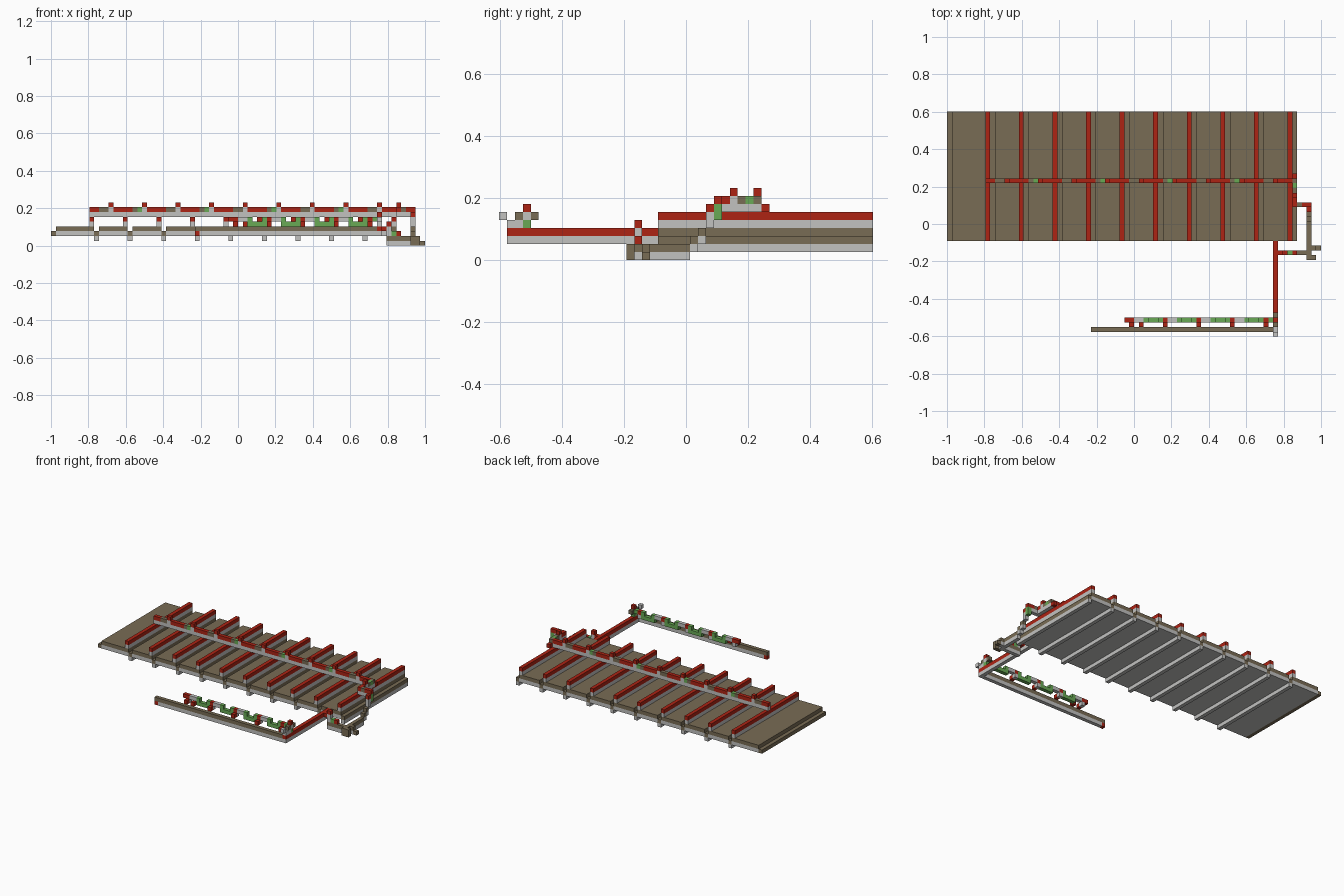
import bpy, bmesh

if "Cube" in bpy.data.objects:
    bpy.data.objects.remove(bpy.data.objects["Cube"])

V = 2 / 78                      # one block edge
OX, OY = -39, -23.5             # block grid origin
COLORS = {
    "red_dust": (0.42, 0.017, 0.007, 1),
    "light_stone": (0.54, 0.54, 0.53, 1),
    "brown_tile": (0.19, 0.15, 0.09, 1),
    "green_block": (0.14, 0.40, 0.09, 1),
}
NAMES = list(COLORS)
MATS = []
for n, c in COLORS.items():
    m = bpy.data.materials.new(n)
    m.diffuse_color = c
    m.use_nodes = True
    m.node_tree.nodes["Principled BSDF"].inputs["Base Color"].default_value = m.diffuse_color
    MATS.append(m)
R, S, B, G = range(4)


def part(name, boxes):
    """Boxes are (colour, x, y, z, nx, ny, nz) in whole blocks."""
    bm = bmesh.new()
    for c, x, y, z, nx, ny, nz in boxes:
        vs = bmesh.ops.create_cube(bm, size=1)["verts"]
        for v in vs:
            v.co.x = (OX + x + (v.co.x + 0.5) * nx) * V
            v.co.y = (OY + y + (v.co.y + 0.5) * ny) * V
            v.co.z = (z + (v.co.z + 0.5) * nz) * V
        for f in {f for v in vs for f in v.link_faces}:
            f.material_index = c
    me = bpy.data.meshes.new(name)
    bm.to_mesh(me)
    bm.free()
    for m in MATS:
        me.materials.append(m)
    ob = bpy.data.objects.new(name, me)
    bpy.context.collection.objects.link(ob)
    return ob


# Deck panels between the grooves, with a low tile strip at the left end
deck = [(B, 0, 20, 2, 1, 27, 1)]
edges = [0] + [9 + 7 * k for k in range(10)]
for a, b in zip(edges, edges[1:]):
    deck += [(S, a + 1, 20, 2, b - a - 1, 27, 1),
             (B, a + 1, 20, 3, b - a - 1, 27, 1)]
part("deck", deck)

# Groove floors carried by ribs, and the raised dust rails beside them
grooves, rails = [], []
for k in range(10):
    x = 9 + 7 * k
    grooves += [(S, x, 20, 1, 1, 27, 1), (B, x, 20, 2, 1, 27, 1)]
    rails += [(S, x - 1, 20, 4, 1, 27, 1), (R, x - 1, 20, 5, 1, 27, 1)]
part("groove_ribs", grooves)
part("dust_rails", rails)

# Cross beam over the rails with repeating switch blocks
beam = [(S, 8, 32, 6, 65, 1, 1)]
for k in range(9):
    x = 8 + 7 * k
    beam += [(R, x, 32, 7, 2, 1, 1), (B, x + 2, 32, 7, 1, 1, 1),
             (G if k % 2 else B, x + 3, 32, 7, 1, 1, 1),
             (S, x + 4, 32, 7, 1, 1, 1), (R, x + 4, 32, 8, 1, 1, 1),
             (R, x + 5, 32, 7, 2, 1, 1)]
beam += [(R, 71, 32, 7, 1, 1, 1), (B, 72, 32, 7, 1, 1, 1),
         (R, 72, 33, 6, 1, 1, 1)]
part("cross_beam", beam)

# Link from the beam end out to the stair
part("upper_link", [
    (S, 72, 28, 6, 1, 4, 1), (B, 72, 30, 7, 1, 1, 1),
    (G, 72, 31, 7, 1, 1, 1), (S, 72, 29, 7, 1, 1, 1),
    (R, 72, 29, 8, 1, 1, 1), (R, 72, 28, 7, 1, 1, 1),
    (S, 72, 27, 6, 3, 1, 1), (R, 72, 27, 7, 1, 1, 1),
    (B, 73, 27, 7, 1, 1, 1), (R, 74, 27, 7, 1, 1, 1),
    (G, 75, 27, 5, 1, 1, 2), (R, 75, 27, 7, 1, 1, 1)])

# Descending stair and its lower run
stair = [(S, 75, 26, 4, 1, 1, 2), (R, 75, 26, 6, 1, 1, 1)]
for y, z in ((25, 3), (24, 2), (23, 1)):
    stair += [(S, 75, y, z - 1, 1, 1, 1), (B, 75, y, z, 1, 1, 1)]
stair += [(S, 75, 17, 0, 1, 6, 1), (B, 75, 17, 1, 1, 6, 1),
          (B, 75, 16, 0, 2, 1, 2), (S, 76, 18, 0, 1, 1, 1),
          (B, 76, 18, 1, 1, 1, 1), (B, 77, 18, 0, 1, 1, 1)]
part("stair", stair)

# Low link joining the stair to the side track
part("lower_link", [
    (S, 70, 17, 0, 5, 1, 1), (B, 70, 17, 1, 5, 1, 1),
    (S, 70, 17, 2, 1, 1, 1), (G, 71, 17, 2, 1, 1, 1),
    (R, 72, 17, 2, 1, 1, 1), (S, 70, 17, 3, 1, 1, 1),
    (R, 70, 17, 4, 1, 1, 1), (R, 69, 17, 3, 1, 1, 1)])

# Side track running forward from the deck
part("side_track", [
    (S, 68, 1, 2, 1, 19, 1), (R, 68, 1, 3, 1, 19, 1)])

# Front track with a torch at its free end
part("front_track", [
    (S, 31, 1, 2, 37, 1, 1), (B, 30, 1, 3, 38, 1, 1),
    (R, 30, 1, 2, 1, 1, 1)])

# Green chain behind the front track, one hooked link per rail spacing
chain = []
for k in range(4):
    x = 38 + 7 * k
    chain += [(R, x, 2, 4, 1, 1, 1), (S, x, 3, 4, 1, 1, 1),
              (R, x, 3, 5, 1, 1, 1), (S, x + 1, 3, 5, 2, 1, 1),
              (G, x + 3, 3, 5, 1, 1, 1), (G, x + 3, 3, 4, 3, 1, 1),
              (G, x + 6, 3, 4, 1, 1, 2)]
chain += [(R, 37, 3, 5, 1, 1, 1), (R, 40, 2, 4, 1, 1, 1),
          (R, 66, 2, 4, 1, 1, 1), (S, 66, 3, 4, 1, 1, 1),
          (R, 66, 3, 5, 1, 1, 1), (G, 67, 3, 5, 1, 1, 1)]
part("green_chain", chain)

# Corner switch where chain and side track meet
part("corner_switch", [
    (S, 68, 1, 4, 1, 2, 1), (S, 68, 0, 5, 1, 1, 1),
    (G, 68, 3, 4, 1, 1, 1), (S, 68, 3, 5, 1, 1, 1),
    (R, 68, 3, 6, 1, 1, 1), (B, 68, 2, 5, 1, 1, 1),
    (B, 68, 4, 5, 1, 1, 1)])
